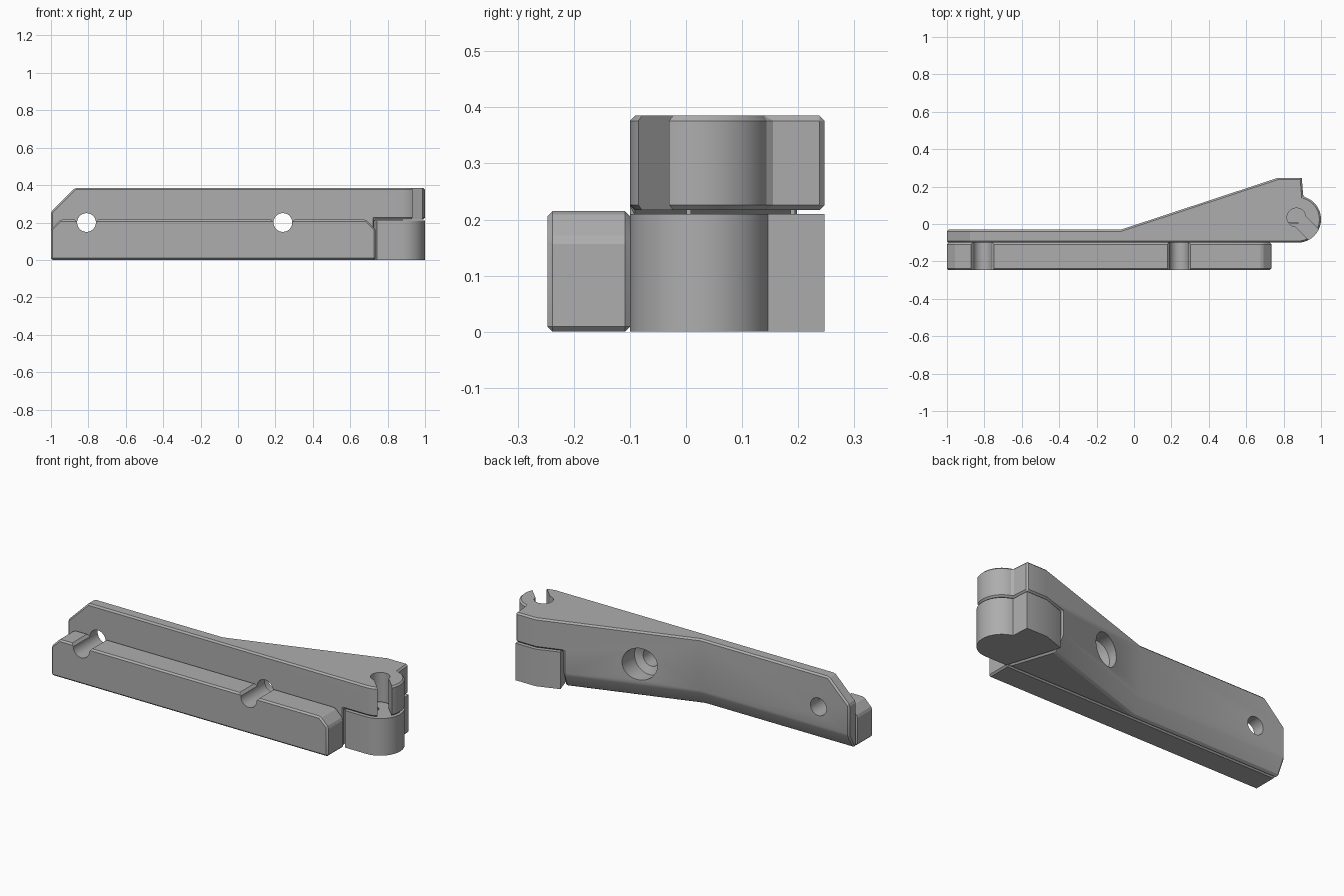
import bpy, bmesh, math
from mathutils import Vector

if "Cube" in bpy.data.objects:
    bpy.data.objects.remove(bpy.data.objects["Cube"])

grey = bpy.data.materials.new("plain grey")
grey.use_nodes = True
grey.diffuse_color = (0.42, 0.42, 0.42, 1)
grey.node_tree.nodes["Principled BSDF"].inputs["Base Color"].default_value = grey.diffuse_color


def loft(name, rings):
    """Solid through matching rings of 3D points, capped at both ends."""
    bm = bmesh.new()
    loops = [[bm.verts.new(p) for p in ring] for ring in rings]
    n = len(loops[0])
    for a, b in zip(loops, loops[1:]):
        for i in range(n):
            j = (i + 1) % n
            bm.faces.new((a[i], a[j], b[j], b[i]))
    bm.faces.new(loops[0][::-1])
    bm.faces.new(loops[-1])
    bmesh.ops.recalc_face_normals(bm, faces=bm.faces)
    mesh = bpy.data.meshes.new(name)
    bm.to_mesh(mesh)
    bm.free()
    mesh.materials.append(grey)
    obj = bpy.data.objects.new(name, mesh)
    bpy.context.collection.objects.link(obj)
    return obj


def prism(name, outline, low, high):
    return loft(name, [[(x, y, z) for x, y in outline] for z in (low, high)])


def bore(name, x, z, profile):
    """Round cutter along y; profile lists (y, radius)."""
    steps = [2 * math.pi * i / 40 for i in range(40)]
    return loft(name, [[(x + r * math.cos(t), y, z + r * math.sin(t)) for t in steps]
                       for y, r in profile])


def apply(obj, mod):
    bpy.context.view_layer.objects.active = obj
    bpy.ops.object.modifier_apply(modifier=mod.name)


def cut(obj, cutter):
    mod = obj.modifiers.new("cut", "BOOLEAN")
    mod.operation, mod.solver, mod.object = "DIFFERENCE", "EXACT", cutter
    apply(obj, mod)
    bpy.data.objects.remove(cutter)


def bevel(obj, width):
    mod = obj.modifiers.new("edge", "BEVEL")
    mod.width, mod.segments, mod.angle_limit = width, 1, math.radians(28)
    mod.use_clamp_overlap = False
    apply(obj, mod)


# Shared rounded knuckle outline, from front tangent to rear corner
HX, HY, HR = 0.875, 0.025, 0.125
arc = [(HX + HR * math.cos(t), HY + HR * math.sin(t))
       for t in (math.radians(-90 + 166 * i / 26) for i in range(27))]
knuckle = arc + [(0.897, 0.247), (0.77, 0.247)]

# Arm with cranked rear wall and a lower rear chamfer
outline = [(-1, -0.1)] + knuckle + [(-0.07, -0.03), (-1, -0.03)]
lower = outline[:-3] + [(0.785, 0.2), (-0.062, -0.078), (-1, -0.078)]
arm = loft("arm", [[(x, y, 0) for x, y in lower],
                   [(x, y, 0.085) for x, y in outline],
                   [(x, y, 0.385) for x, y in outline]])
cut(arm, loft("corner_cutter", [[(-1.2, y, 0.06), (-0.77, y, 0.485), (-1.2, y, 0.485)]
                                for y in (-0.4, 0.2)]))

# Clearance between the arm and the lower knuckle
cut(arm, prism("gap_cutter", [(0.797, -0.3), (1.2, -0.3), (1.2, 0.5), (0.53, 0.5)], -0.1, 0.217))
bevel(arm, 0.009)

# Keyhole socket opening diagonally at the front of the upper knuckle
px, py, r = 0.868, 0.035, 0.05
d, n = Vector((1, -1)).normalized(), Vector((1, 1)).normalized()
centre = Vector((px, py))
key = [centre + r * (d * math.cos(t) + n * math.sin(t))
       for t in (math.radians(50 + 260 * i / 24) for i in range(25))]
half = r * math.sin(math.radians(50))
key += [centre + d * 0.3 - n * half, centre + d * 0.3 + n * half]
cut(arm, prism("keyhole_cutter", key, 0.205, 0.5))

# Lower knuckle, with the same outline and a slanted inner face
lower_knuckle = prism("lower_knuckle", [(0.742, -0.1)] + knuckle + [(0.645, 0.204)], 0, 0.21)

# Small ribs bridging the clearance
for name, y in (("front_rib", 0.005), ("rear_rib", 0.19)):
    prism(name, [(0.7, y - 0.004), (0.88, y - 0.004), (0.88, y + 0.004), (0.7, y + 0.004)],
          0.205, 0.222)

# Front ledge with sloped ends
side = [(-1, 0), (0.735, 0), (0.735, 0.165), (0.685, 0.215), (-0.95, 0.215), (-1, 0.165)]
ledge = loft("ledge", [[(x, y, z) for x, z in side] for y in (-0.247, -0.1)])
bevel(ledge, 0.009)

# Screw holes through the arm and half-round channels in the ledge
for x in (-0.81, 0.24):
    cut(ledge, bore("channel_cutter", x, 0.2, [(-0.4, 0.05), (-0.05, 0.05)]))
    # Flared lips of the channel
    cut(ledge, loft("lip_cutter", [[(x - 0.045, y, 0.195), (x + 0.045, y, 0.195),
                                    (x + 0.075, y, 0.23), (x - 0.075, y, 0.23)]
                                   for y in (-0.4, -0.05)]))
    cut(arm, bore("hole_cutter", x, 0.2, [(-0.3, 0.05), (0.4, 0.05)]))
cut(arm, bore("counterbore_cutter", 0.24, 0.2, [(-0.03, 0.05), (-0.01, 0.09), (0.4, 0.09)]))

# Crisp edges with smooth round surfaces
for obj in (arm, lower_knuckle, ledge):
    bpy.ops.object.select_all(action="DESELECT")
    obj.select_set(True)
    bpy.context.view_layer.objects.active = obj
    bpy.ops.object.shade_smooth_by_angle(angle=math.radians(20))
